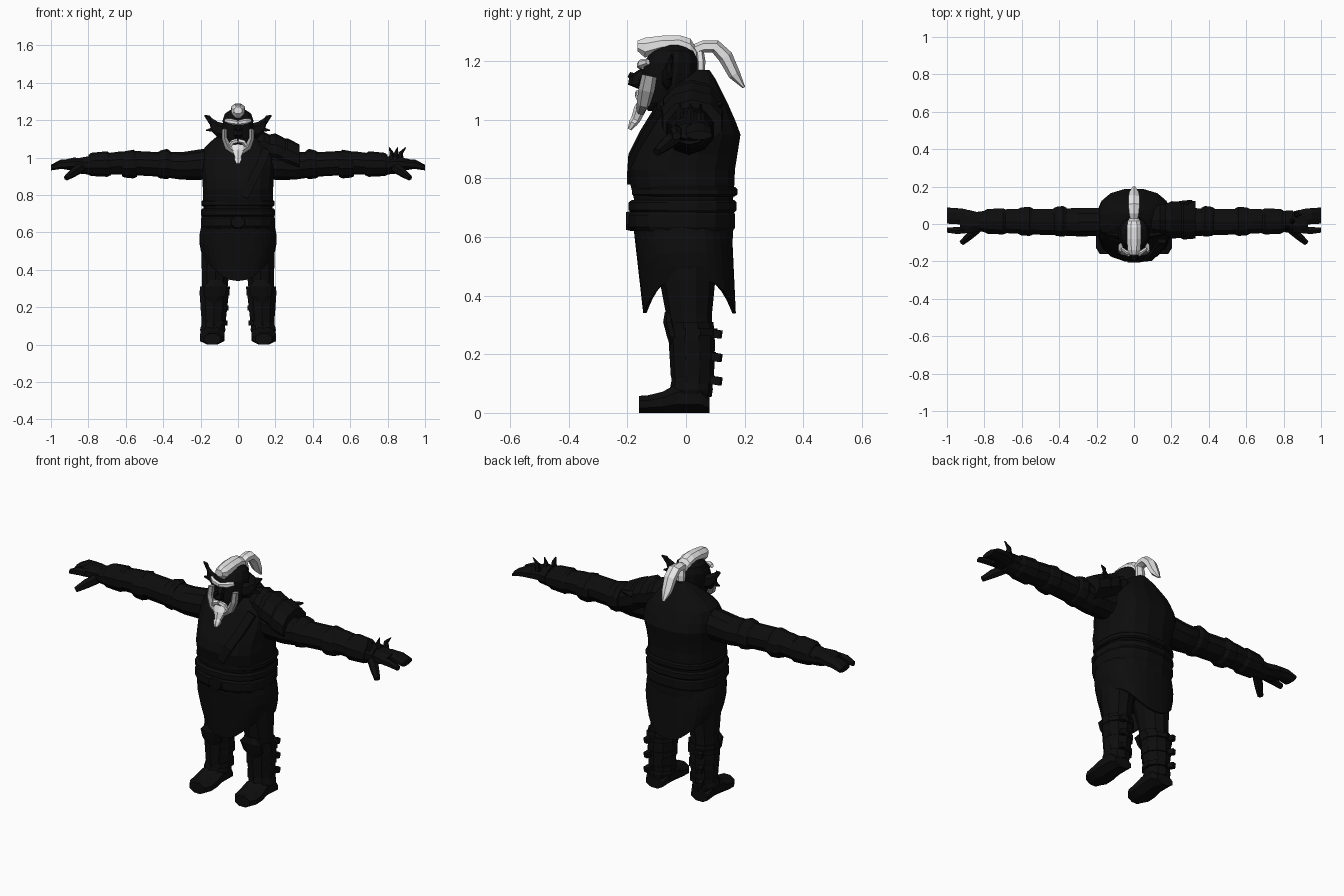
import bpy, bmesh, math
from mathutils import Vector


def material(name, value):
    m = bpy.data.materials.new(name)
    m.diffuse_color = (value, value, value, 1)
    return m


DARK = material("near black", 0.004)
WHITE = material("white hair", 0.8)
GREY = material("grey whiskers", 0.35)
X, Y, Z = Vector((1, 0, 0)), Vector((0, 1, 0)), Vector((0, 0, 1))


def finish(name, bm, mat):
    bmesh.ops.recalc_face_normals(bm, faces=bm.faces)
    me = bpy.data.meshes.new(name)
    bm.to_mesh(me)
    bm.free()
    me.materials.append(mat)
    ob = bpy.data.objects.new(name, me)
    bpy.context.collection.objects.link(ob)
    return ob


def loft(name, rings, mat=DARK, n=10, axis=None, ref=Z, power=1.0):
    """Rings are (x, y, z, half width, half height along ref); axis fixes the frame."""
    bm = bmesh.new()
    pts = [Vector(r[:3]) for r in rings]
    loops = []
    for i, r in enumerate(rings):
        t = axis or (pts[min(i + 1, len(pts) - 1)] - pts[max(i - 1, 0)]).normalized()
        side = t.cross(ref).normalized()
        up = side.cross(t)
        loop = []
        for k in range(n):
            a = 2 * math.pi * (k + 0.5) / n
            c, s = math.cos(a) / math.cos(math.pi / n), math.sin(a) / math.cos(math.pi / n)
            c = math.copysign(abs(c) ** power, c)
            s = math.copysign(abs(s) ** power, s)
            loop.append(bm.verts.new(pts[i] + side * c * r[3] + up * s * r[4]))
        loops.append(loop)
    for a, b in zip(loops, loops[1:]):
        for k in range(n):
            bm.faces.new((a[k], a[(k + 1) % n], b[(k + 1) % n], b[k]))
    bm.faces.new(loops[0])
    bm.faces.new(loops[-1])
    return finish(name, bm, mat)


def column(name, rings, mat=DARK, n=12, x=0, power=1.0):
    """Upright loft from (z, front y, back y, half width)."""
    return loft(name, [(x, (f + b) / 2, z, w, (b - f) / 2) for z, f, b, w in rings],
                mat, n, Z, Y, power)


# Torso with round belly and hunched back
column("torso", [(0.5, -.15, .15, .18), (.6, -.175, .16, .19), (.72, -.175, .16, .185),
                 (.78, -.19, .165, .187), (.83, -.2, .167, .188), (.88, -.187, .175, .19),
                 (.95, -.155, .186, .2), (1.0, -.13, .167, .197), (1.05, -.105, .145, .18),
                 (1.09, -.07, .125, .14), (1.14, -.02, .1, .08), (1.17, .02, .08, .03)],
       n=16, power=.82)

# Belts around the waist and belly
for name, z, h, f, b, w in (("lower_belt", .655, .035, -.195, .168, .197),
                            ("waist_sash", .705, .022, -.196, .172, .198),
                            ("upper_belt", .755, .016, -.185, .175, .196)):
    column(name, [(z - h, f + .012, b - .008, w - .006), (z - h * .6, f, b, w),
                  (z + h * .6, f, b, w), (z + h, f + .012, b - .008, w - .006)], n=16, power=.82)
loft("belt_buckle", [(0, -.205, .655, .035, .03), (0, -.185, .655, .04, .035)], n=8, axis=Y)
loft("chest_strap", [(.15, -.09, 1.04, .022, .012), (.115, -.145, .95, .022, .012),
                     (.075, -.185, .87, .022, .012), (.03, -.19, .79, .022, .012)], n=4, ref=Y)

# Skirt with long pointed flaps in front and back
bm = bmesh.new()
n, rows = 32, []
for k in range(5):
    t, row = k / 4, []
    for i in range(n):
        a = 2 * math.pi * i / n
        c, s = math.cos(a), math.sin(a)
        hem = .455 - .115 * abs(s) ** 3
        wx = .195 + .018 * math.sin(math.pi * t) - .012 * t
        wy = .168 - .01 * t
        cy = -.012 + .024 * t
        row.append(bm.verts.new((wx * math.copysign(abs(c) ** .85, c),
                                 cy + wy * math.copysign(abs(s) ** .85, s), .64 + (hem - .64) * t)))
    rows.append(row)
for a, b in zip(rows, rows[1:]):
    for i in range(n):
        bm.faces.new((a[i], a[(i + 1) % n], b[(i + 1) % n], b[i]))
skirt = finish("skirt", bm, DARK)
skirt.modifiers.new("thickness", "SOLIDIFY").thickness = .012

for s, side in ((-1, "right"), (1, "left")):
    def mx(rings):
        return [(s * r[0], *r[1:]) for r in rings]

    # Arm with sleeve, elbow wrap and bracer
    loft(side + "_arm", mx([(.12, .02, .975, .08, .075), (.2, .01, .962, .075, .078),
                            (.3, .01, .955, .076, .07), (.42, .01, .963, .07, .062),
                            (.55, .012, .97, .068, .062), (.64, .015, .97, .066, .058),
                            (.76, .015, .96, .06, .052), (.86, .012, .955, .05, .038)]),
         axis=X * s)
    for name, x0, x1, r in (("sleeve_cuff", .36, .43, .074), ("elbow_wrap", .54, .62, .07),
                            ("bracer", .68, .8, .062)):
        loft(f"{side}_{name}", mx([(x0, .013, .963, r, r - .007), (x0 + .02, .014, .965, r + .008, r + .003),
                                   (x1 - .015, .014, .963, r + .004, r - .003),
                                   (x1, .014, .961, r - .004, r - .012)]), axis=X * s)
    # Hand: palm, grouped fingers, index finger and thumb
    loft(side + "_palm", mx([(.83, .012, .962, .05, .036), (.88, .012, .965, .062, .034),
                             (.93, .02, .962, .062, .026)]), n=8, axis=X * s)
    loft(side + "_fingers", mx([(.9, .038, .965, .042, .026), (.95, .042, .963, .043, .025),
                                (1.0, .045, .947, .043, .014)]), n=8, axis=X * s)
    loft(side + "_index_finger", mx([(.9, -.033, .963, .018, .02), (.95, -.035, .96, .018, .019),
                                     (1.0, -.032, .945, .014, .012)]), n=6, axis=X * s)
    loft(side + "_thumb", mx([(.84, -.03, .945, .022, .024), (.88, -.065, .92, .02, .022),
                              (.92, -.1, .89, .014, .013)]), n=6)

    # Leg, knee pad, shin guard with rims
    loft(side + "_leg", mx([(.105, 0, .58, .09, .11), (.115, .005, .45, .08, .09),
                            (.122, .01, .34, .07, .075), (.13, .02, .2, .064, .068),
                            (.135, .02, .06, .055, .06)]), axis=-Z, ref=Y)
    loft(side + "_shin_guard", mx([(.122, .015, .31, .08, .075), (.128, .02, .24, .075, .075),
                                   (.13, .022, .12, .064, .07)]), axis=-Z, ref=Y)
    loft(side + "_knee_pad", mx([(.12, -.06, .345, .03, .012), (.12, -.058, .31, .062, .02),
                                 (.125, -.045, .26, .055, .02), (.13, -.04, .22, .02, .012)]),
         n=8, axis=-Z, ref=Y)
    for z, r in ((.275, .08), (.195, .074), (.115, .07)):
        loft(side + "_leg_strap", mx([(.126, .024, z + .013, r, r), (.126, .024, z - .013, r, r)]),
             axis=-Z, ref=Y)
        loft(side + "_strap_end", mx([(.15, .07, z, .014, .014), (.165, .12, z - .008, .012, .014)]), n=4)
    # Boot with flat sole
    loft(side + "_boot", mx([(.138, .08, .028, .05, .028), (.136, .05, .05, .062, .05),
                             (.136, -.03, .05, .062, .05), (.138, -.08, .036, .066, .036),
                             (.138, -.13, .03, .064, .03), (.138, -.16, .029, .045, .029)]),
         n=8, axis=-Y)
    loft(side + "_boot_cuff", mx([(.133, .02, .115, .06, .065), (.135, .018, .08, .068, .07),
                                  (.135, .018, .055, .06, .066)]), axis=-Z, ref=Y)

    # Pointed ear, in two bends
    loft(side + "_ear", mx([(.07, -.065, 1.14, .018, .035), (.11, -.062, 1.15, .014, .036),
                            (.145, -.055, 1.18, .01, .03), (.15, -.05, 1.2, .008, .022),
                            (.178, -.045, 1.222, .003, .004)]), n=6, axis=X * s)
    loft(side + "_ear_spike", mx([(.135, -.055, 1.15, .008, .012), (.17, -.05, 1.145, .003, .003)]), n=4)
    # Whiskers along the jaw, moustache and brow
    loft(side + "_sideburn", mx([(.072, -.125, 1.15, .012, .022), (.072, -.135, 1.1, .014, .024),
                                 (.052, -.145, 1.055, .018, .02), (.018, -.155, 1.03, .014, .014)]),
         GREY, n=6, ref=Y)
    loft(side + "_moustache", mx([(.002, -.165, 1.09, .01, .008), (.03, -.162, 1.083, .01, .01),
                                  (.045, -.155, 1.06, .009, .007)]), WHITE, n=5, ref=Y)
    loft(side + "_brow", mx([(0, -.158, 1.185, .01, .011), (.04, -.152, 1.192, .01, .014),
                             (.068, -.13, 1.198, .008, .009)]), WHITE, n=6)

# Head pushed forward from the hunch
column("head", [(1.03, -.13, -.03, .035), (1.06, -.145, 0, .06), (1.11, -.15, .025, .076),
                (1.16, -.148, .038, .08), (1.2, -.142, .04, .082), (1.235, -.115, .03, .07),
                (1.255, -.08, .0, .04)], n=12)
loft("neck", [(0, .03, 1.05, .085, .08), (0, -.04, 1.12, .07, .065)], n=10)
loft("nose", [(0, -.14, 1.175, .012, .012), (0, -.165, 1.15, .022, .024),
              (0, -.175, 1.12, .024, .02), (0, -.15, 1.105, .014, .01)], n=6, axis=-Z, ref=Y)
loft("nose_tip", [(0, -.16, 1.135, .02, .016), (0, -.195, 1.155, .008, .008)], n=5)

# Beard plait
loft("beard", [(0, -.145, 1.065, .04, .014), (0, -.158, 1.035, .03, .018),
               (0, -.172, 1.0, .016, .014), (0, -.18, .99, .02, .013),
               (0, -.193, .967, .009, .006)], WHITE, n=6, ref=Y)

# Crest of hair and ponytail
loft("hair_crest", [(0, -.165, 1.252, .022, .018), (0, -.14, 1.246, .034, .034),
                    (0, -.08, 1.26, .038, .027), (0, -.02, 1.26, .038, .028),
                    (0, .015, 1.245, .034, .032), (0, .035, 1.225, .022, .02)],
     WHITE, n=8, axis=Y)
loft("ponytail", [(0, .02, 1.235, .018, .016), (0, .06, 1.25, .026, .018), (0, .1, 1.25, .03, .02),
                  (0, .135, 1.215, .03, .022), (0, .165, 1.155, .024, .018),
                  (0, .198, 1.11, .007, .004)], WHITE, n=6, ref=X.cross(Y))
loft("hair_lock", [(0, .045, 1.245, .02, .012), (0, .05, 1.2, .026, .014),
                   (0, .05, 1.14, .02, .012)], WHITE, n=6, ref=Y)

# Layered shoulder guard on one side
for x, z, r in ((.12, 1.065, .085), (.18, 1.045, .1), (.245, 1.015, .105)):
    loft("shoulder_plate", [(x - .03, .02, z, r * .75, r * .7), (x + .02, .022, z, r, r * .8),
                            (x + .085, .022, z - .028, r * .95, r * .74)], n=10, axis=X)
loft("shoulder_spike", [(.25, .1, 1.04, .02, .02), (.31, .125, 1.06, .004, .004)], n=5)

# Spiked knuckle band on the same side
loft("knuckle_band", [(.81, .013, .965, .058, .046), (.85, .013, .965, .058, .046)], n=10, axis=X)
for x, y in ((.82, -.02), (.845, .015), (.87, .05)):
    loft("knuckle_spike", [(x, y, .99, .014, .014), (x, y, 1.025, .01, .01),
                           (x + (x - .835) * .8, y, 1.055, .002, .002)], n=5, ref=Y)
